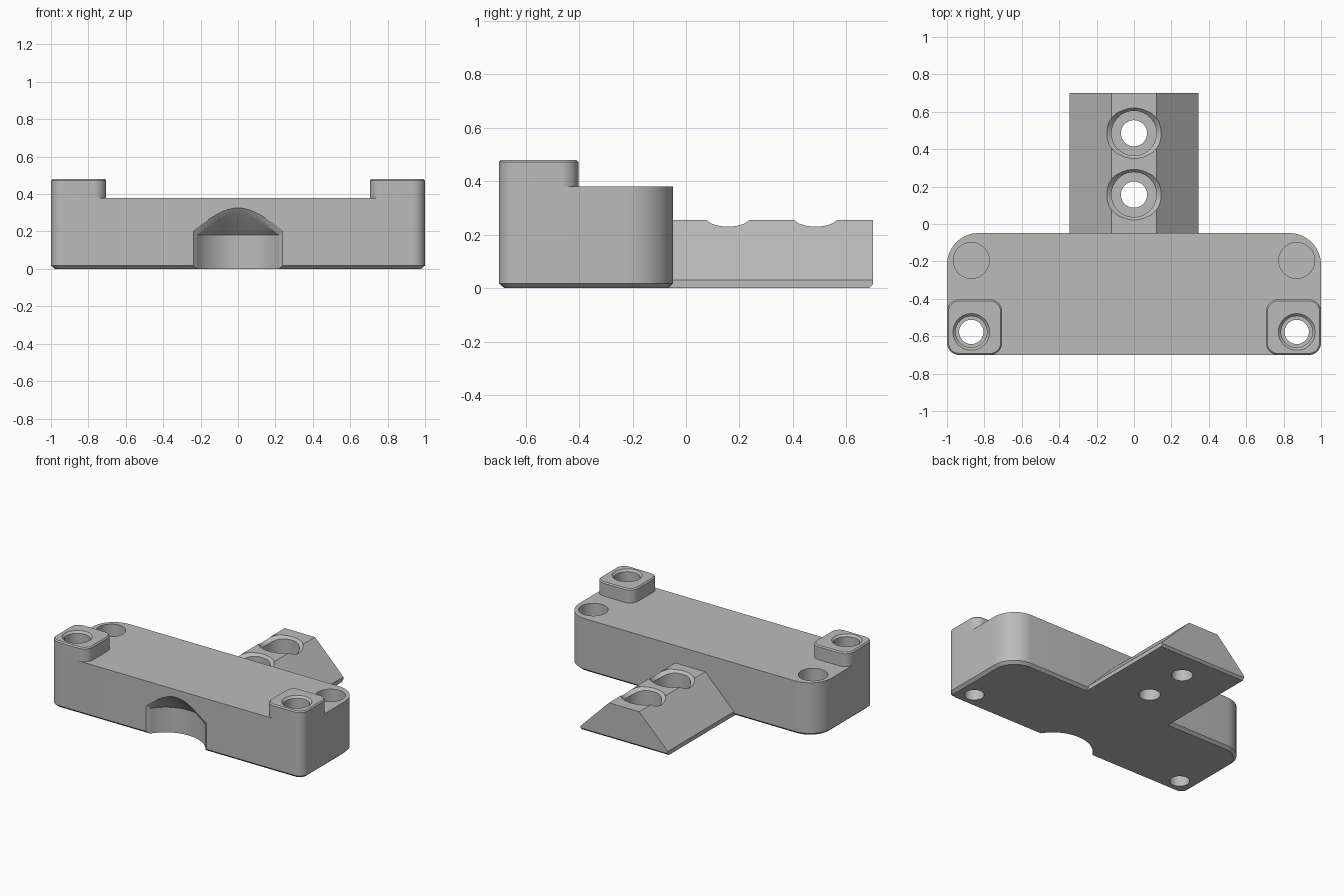
import bpy, bmesh
from math import sin, cos, pi, sqrt, hypot

if "Cube" in bpy.data.objects:
    bpy.data.objects.remove(bpy.data.objects["Cube"])

grey = bpy.data.materials.new("plain_grey")
grey.use_nodes = True
grey.diffuse_color = (0.5, 0.5, 0.5, 1)
grey.node_tree.nodes["Principled BSDF"].inputs["Base Color"].default_value = (0.5, 0.5, 0.5, 1)


def loft(name, rings):
    """Closed solid skinned through rings of equal point count."""
    bm = bmesh.new()
    loops = [[bm.verts.new(p) for p in ring] for ring in rings]
    n = len(loops[0])
    for a, b in zip(loops, loops[1:]):
        for i in range(n):
            j = (i + 1) % n
            bm.faces.new((a[i], a[j], b[j], b[i]))
    bm.faces.new(loops[0])
    bm.faces.new(loops[-1])
    bmesh.ops.recalc_face_normals(bm, faces=bm.faces)
    mesh = bpy.data.meshes.new(name)
    bm.to_mesh(mesh)
    bm.free()
    mesh.materials.append(grey)
    obj = bpy.data.objects.new(name, mesh)
    bpy.context.collection.objects.link(obj)
    return obj


def rounded(x0, x1, y0, y1, front, back, z, inset=0.0, steps=10):
    """Rounded rectangle with separate front and back corner radii."""
    x0, x1, y0, y1 = x0 + inset, x1 - inset, y0 + inset, y1 - inset
    front, back = front - inset, back - inset
    corners = [(x1 - back, y1 - back, back), (x0 + back, y1 - back, back),
               (x0 + front, y0 + front, front), (x1 - front, y0 + front, front)]
    return [(cx + r * cos(a), cy + r * sin(a), z)
            for k, (cx, cy, r) in enumerate(corners)
            for a in [(k + i / steps) * pi / 2 for i in range(steps + 1)]]


def turned(x, y, profile, n=48):
    """Round cutter from (radius, height) pairs."""
    return loft("cutter", [[(x + r * cos(2 * pi * i / n), y + r * sin(2 * pi * i / n), z)
                            for i in range(n)] for r, z in profile])


def cut(obj, cutter):
    cutter.hide_render = True
    mod = obj.modifiers.new("cut", "BOOLEAN")
    mod.operation, mod.solver, mod.object = "DIFFERENCE", "EXACT", cutter
    bpy.context.view_layer.objects.active = obj
    bpy.ops.object.modifier_apply(modifier=mod.name)
    bpy.data.objects.remove(cutter)


def finish(obj):
    bpy.ops.object.select_all(action="DESELECT")
    obj.select_set(True)
    bpy.context.view_layer.objects.active = obj
    bpy.ops.object.shade_smooth_by_angle(angle=pi / 6)


# Main block with chamfered underside
FRONT, BACK, TOP = -0.7, -0.048, 0.38
block = (-1, 1, FRONT, BACK, 0.065, 0.17)
body = loft("body", [rounded(*block, 0, 0.02), rounded(*block, 0.018), rounded(*block, TOP)])

# Round recess with conical roof in the front
R, CY, SHOULDER = 0.26, -0.82, 0.18
cut(body, turned(0, CY, [(R, -0.05), (R, SHOULDER), (0.002, SHOULDER + R - 0.002)], 96))


# Chamfer around the recess mouth
def mouth(y, grow):
    d = -0.68 - CY
    h = sqrt(R * R - d * d)
    xs = [h * (i / 12 - 1) for i in range(25)]
    arch = [(x * (h + grow) / h, y, SHOULDER + R - hypot(x, d) + grow * 1.3) for x in xs]
    return [(-h - grow, y, -0.05)] + arch + [(h + grow, y, -0.05)]


cut(body, loft("cutter", [mouth(-0.68, 0), mouth(-0.72, 0.04)]))

# Corner bosses, screw holes and blind holes
for side, label in ((1, "left"), (-1, "right")):
    x0, x1 = sorted((side * 0.705, side))
    pad = (x0, x1, FRONT, -0.403, 0.065, 0.065)
    boss = loft(label + "_boss", [rounded(*pad, TOP), rounded(*pad, 0.472),
                                  rounded(*pad, 0.48, 0.008)])
    for part in (body, boss):
        cut(part, turned(side * 0.87, -0.577, [(0.065, -0.1), (0.065, 0.22), (0.084, 0.22),
                                               (0.084, 0.466), (0.108, 0.49)]))
    cut(body, turned(side * 0.87, -0.195, [(0.096, 0.1), (0.096, 0.5)]))
    finish(boss)
finish(body)


# Rear tongue with sloping sides
def section(y, bottom):
    half = [(0.345, bottom), (0.345, 0.03), (0.12, 0.255)]
    return [(x, y, z) for x, z in half] + [(-x, y, z) for x, z in reversed(half)]


tongue = loft("rear_tongue", [section(-0.068, 0), section(0.685, 0), section(0.7, 0.015)])


# Counterbored tongue holes with a lip that follows the slopes
def lip(y, r, dr, z, dz, n=64):
    ring = []
    for i in range(n):
        a = 2 * pi * i / n
        w = cos(a) ** 4
        ring.append(((r + dr * w) * cos(a), y + (r + dr * w) * sin(a), z - dz * w))
    return ring


for y in (0.157, 0.485):
    cut(tongue, loft("cutter", [lip(y, 0.07, 0, -0.1, 0), lip(y, 0.07, 0, 0.11, 0),
                                lip(y, 0.12, 0, 0.11, 0), lip(y, 0.12, 0, 0.238, 0.025),
                                lip(y, 0.14, 0.01, 0.26, 0.027), lip(y, 0.14, 0.01, 0.4, 0)]))
finish(tongue)
